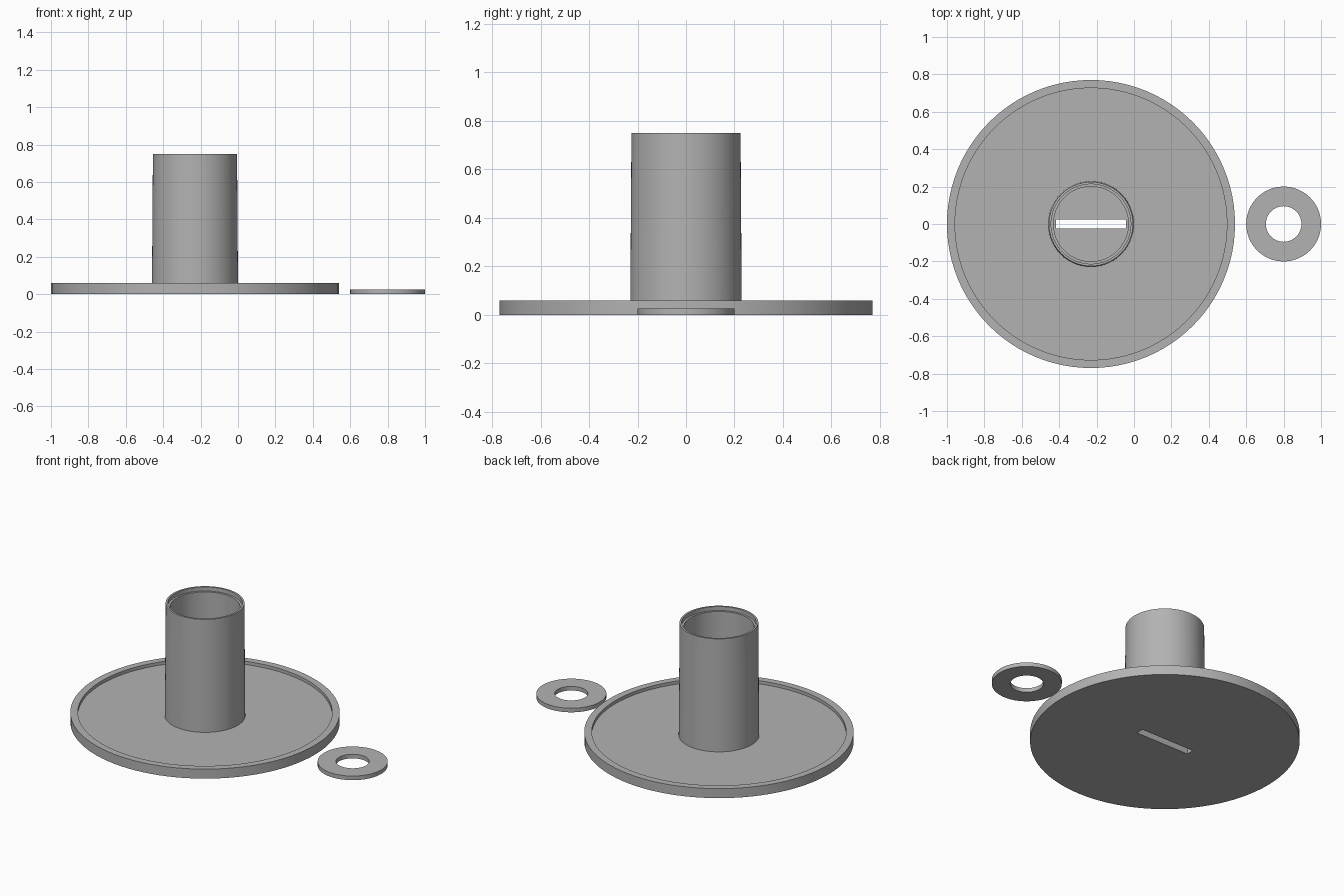
import bpy, bmesh, math

if "Cube" in bpy.data.objects:
    bpy.data.objects.remove(bpy.data.objects["Cube"])

grey = bpy.data.materials.new("plain grey")
grey.diffuse_color = (0.45, 0.45, 0.45, 1)
grey.use_nodes = True
grey.node_tree.nodes["Principled BSDF"].inputs["Base Color"].default_value = grey.diffuse_color

SEGMENTS = 96
DISH_X = -0.23


def lathe(name, profile, x):
    """Spin a closed (radius, z) profile round a vertical axis at x."""
    bm = bmesh.new()
    rings = []
    for r, z in profile:
        if r == 0:
            rings.append([bm.verts.new((0, 0, z))] * SEGMENTS)
        else:
            angles = [2 * math.pi * i / SEGMENTS for i in range(SEGMENTS)]
            rings.append([bm.verts.new((r * math.cos(a), r * math.sin(a), z)) for a in angles])
    for k, ring in enumerate(rings):
        nxt = rings[(k + 1) % len(rings)]
        for i in range(SEGMENTS):
            j = (i + 1) % SEGMENTS
            corners = list(dict.fromkeys((ring[i], ring[j], nxt[j], nxt[i])))
            if len(corners) > 2:
                bm.faces.new(corners)
    bmesh.ops.recalc_face_normals(bm, faces=bm.faces)
    mesh = bpy.data.meshes.new(name)
    bm.to_mesh(mesh)
    bm.free()
    mesh.materials.append(grey)
    obj = bpy.data.objects.new(name, mesh)
    obj.location.x = x
    bpy.context.collection.objects.link(obj)
    bpy.ops.object.select_all(action='DESELECT')
    obj.select_set(True)
    bpy.context.view_layer.objects.active = obj
    bpy.ops.object.shade_smooth_by_angle(angle=math.radians(30))
    return obj


# Round dish with a raised rim
dish = lathe("dish", [(0, 0), (0.77, 0), (0.77, 0.06), (0.727, 0.06),
                      (0.727, 0.04), (0, 0.04)], DISH_X)

# Slightly tapered tube with a recessed seat at its mouth
lathe("tube", [(0.2, 0.04), (0.23, 0.04), (0.225, 0.75), (0.213, 0.75),
               (0.213, 0.725), (0.2, 0.725)], DISH_X)

# Loose ring beside the dish
lathe("loose_ring", [(0.095, 0), (0.2, 0), (0.2, 0.026), (0.095, 0.026)], 0.8)

# Coin slot through the dish floor
bpy.ops.mesh.primitive_cube_add(size=1, location=(DISH_X, 0, 0.02))
cutter = bpy.context.object
cutter.name = "slot_cutter"
cutter.scale = (0.375, 0.048, 0.2)
cutter.data.materials.append(grey)
cutter.hide_render = True
cutter.display_type = 'WIRE'
slot = dish.modifiers.new("slot", 'BOOLEAN')
slot.object = cutter
slot.operation = 'DIFFERENCE'
slot.solver = 'EXACT'
# Cut before the smoothing step
dish.modifiers.move(len(dish.modifiers) - 1, 0)
